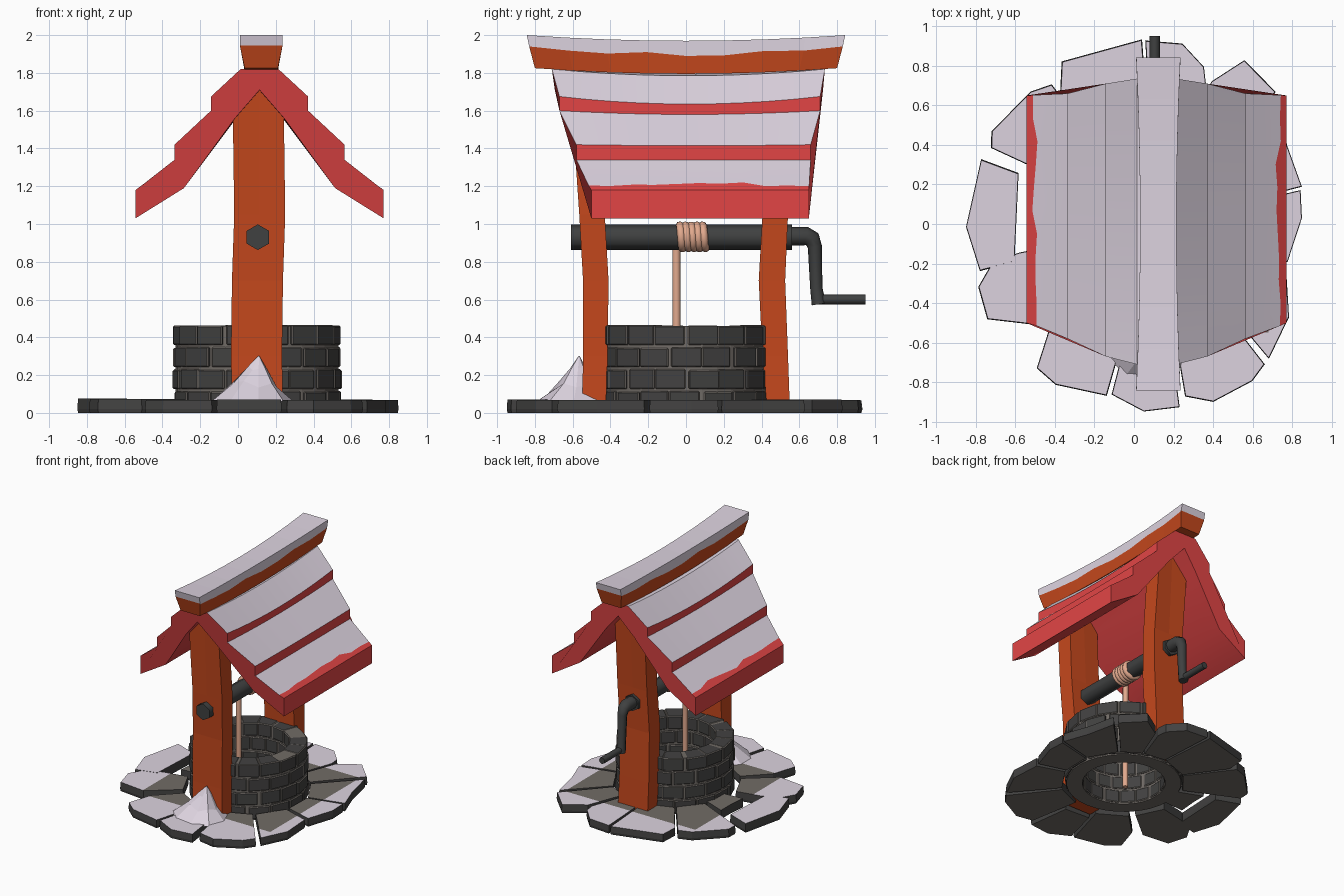
import bpy, bmesh, math, random
from math import sin, cos, radians, pi, tau

if "Cube" in bpy.data.objects:
    bpy.data.objects.remove(bpy.data.objects["Cube"])
random.seed(4)
CX = 0.11  # centre line of well, posts and roof


def material(name, *rgb):
    m = bpy.data.materials.new(name)
    m.diffuse_color = (*rgb, 1)
    m.use_nodes = True
    m.node_tree.nodes["Principled BSDF"].inputs["Base Color"].default_value = m.diffuse_color
    return m


SNOW = material("snow", 0.72, 0.65, 0.74)
RED = material("roof_red", 0.76, 0.06, 0.06)
WOOD = material("orange_wood", 0.56, 0.065, 0.012)
STONE = material("dark_stone", 0.055, 0.054, 0.053)
GREY = material("grey_mortar", 0.165, 0.148, 0.133)
METAL = material("dark_metal", 0.05, 0.052, 0.052)
ROPE = material("rope", 0.76, 0.40, 0.27)


def loft(bm, rings, mat=lambda i, j: 0, closed=False):
    """Skin a row of equal point rings, capping the ends unless closed."""
    vs = [[bm.verts.new(p) for p in r] for r in rings]
    n, m = len(vs), len(vs[0])
    for i in range(n if closed else n - 1):
        a, b = vs[i], vs[(i + 1) % n]
        for j in range(m):
            k = (j + 1) % m
            bm.faces.new((a[j], a[k], b[k], b[j])).material_index = mat(i, j)
    if not closed:
        bm.faces.new(vs[0])
        bm.faces.new(vs[-1])


def smooth(ob, angle):
    bpy.ops.object.select_all(action='DESELECT')
    ob.select_set(True)
    bpy.context.view_layer.objects.active = ob
    bpy.ops.object.shade_smooth_by_angle(angle=radians(angle))


def finish(name, bm, *mats, angle=0):
    bmesh.ops.recalc_face_normals(bm, faces=bm.faces[:])
    me = bpy.data.meshes.new(name)
    bm.to_mesh(me)
    bm.free()
    for m in mats:
        me.materials.append(m)
    ob = bpy.data.objects.new(name, me)
    bpy.context.collection.objects.link(ob)
    if angle:
        smooth(ob, angle)


def tube(name, pts, r, mat, scale=None):
    cu = bpy.data.curves.new(name, 'CURVE')
    cu.dimensions = '3D'
    cu.bevel_depth, cu.bevel_resolution, cu.use_fill_caps = r, 2, True
    sp = cu.splines.new('POLY')
    sp.points.add(len(pts) - 1)
    for i, (q, p) in enumerate(zip(sp.points, pts)):
        q.co = (*p, 1)
        q.radius = scale[i] if scale else 1
    cu.materials.append(mat)
    ob = bpy.data.objects.new(name, cu)
    bpy.context.collection.objects.link(ob)
    bpy.ops.object.select_all(action='DESELECT')
    ob.select_set(True)
    bpy.context.view_layer.objects.active = ob
    bpy.ops.object.convert(target='MESH')
    smooth(bpy.context.object, 60)


# paving stones: inner radius, then (angle, radius) corners of the outer edge
STONES = [
    (.46, (-14, .80), (2, .85), (11.5, .86)),
    (.46, (12.5, .87), (27, .87), (41, .96)),
    (.46, (43, .98), (56, 1.0), (61.5, .82)),
    (.46, (63, .80), (66, .87), (75, .945), (86.5, .93)),
    (.46, (87.5, .935), (114, .90), (119, .77)),
    (.46, (120.5, .82), (128, .85), (147, .86), (152, .82)),
    (.74, (157, .84), (181, .85), (197, .815)),
    (.40, (154, .54), (166, .50), (184, .50)),
    (.50, (194, .60), (195, .74), (202, .85), (213, .885), (225, .72)),
    (.50, (231, .68), (236, .88), (244, .905), (261, .88)),
    (.58, (262.5, .87), (273, .95), (284, .955)),
    (.46, (286.5, .91), (294, .985), (307, .995), (313, .97)),
    (.46, (315, .965), (329, .915), (344, .80)),
]
bm = bmesh.new()
for inner, *edge in STONES:
    out = [(r * cos(radians(a)), r * sin(radians(a))) for a, r in edge]
    ins = []
    for x, y in (out[-1], out[0]):
        d = inner / math.hypot(x - CX, y)
        ins.append((CX + (x - CX) * d, y * d))
    poly = out + ins
    mx, my = (sum(p[k] for p in poly) / len(poly) for k in (0, 1))
    h = random.uniform(.066, .076)
    loft(bm, [[(mx + (x - mx) * s, my + (y - my) * s, z) for x, y in poly]
              for s, z in ((.98, 0), (1, .02), (.98, h))])
# snow lies outside the strip sheltered by the roof, bare grey elsewhere
SHELTER = (-.52, .68, -.55, .62)
for i, v in enumerate(SHELTER):
    co, no = ((v, 0, 0), (1, 0, 0)) if i < 2 else ((0, v, 0), (0, 1, 0))
    bmesh.ops.bisect_plane(bm, geom=bm.verts[:] + bm.edges[:] + bm.faces[:],
                           plane_co=co, plane_no=no)
bmesh.ops.recalc_face_normals(bm, faces=bm.faces[:])
for f in bm.faces:
    c = f.calc_center_median()
    if abs(f.normal.z) > .8:
        under = SHELTER[0] < c.x < SHELTER[1] and SHELTER[2] < c.y < SHELTER[3]
        f.material_index = 2 if under or c.z < .06 else 1
finish("paving_stones", bm, STONE, SNOW, GREY)


# well wall: mortar core and four courses of bevelled bricks
def wall_section(a, r0, r1, z0, z1):
    return [(CX - .01 + r * cos(a), r * sin(a), z)
            for r, z in ((r0, z0), (r1, z0), (r1, z1), (r0, z1))]


bm = bmesh.new()
loft(bm, [wall_section(tau * i / 32, .312, .431, 0, .460) for i in range(32)], closed=True)
finish("well_mortar", bm, GREY)
bm = bmesh.new()
N, H = 16, .1165
for row in range(4):
    for k in range(N):
        a = tau * (k + .5 * (row % 2) + random.uniform(-.06, .06)) / N
        w = tau / N * random.uniform(.455, .475)
        r1 = .446 + random.uniform(-.004, .006)
        z0 = row * H + .010
        z1 = z0 + H - .012 + random.uniform(-.005, .003)
        loft(bm, [wall_section(a + s * w, .306, r1, z0, z1) for s in (-1, 1)])
edge_faces = bmesh.ops.bevel(bm, geom=bm.edges[:], offset=.006, segments=1, affect='EDGES')["faces"]
for f in edge_faces:  # worn light edges
    f.material_index = 1
finish("well_bricks", bm, STONE, GREY)

# roof: (half width, height, sag) down the stepped top and back up the underside
PROFILE = [(0, 1.83, .035), (.10, 1.82, .035), (.257, 1.675, .04), (.257, 1.60, .02),
           (.45, 1.42, .005), (.45, 1.34, 0), (.62, 1.207, 0), (.657, 1.18, 0),
           (.657, 1.03, 0), (.40, 1.19, 0), (.13, 1.56, .01), (0, 1.71, .01)]
ENDS = [(0, -.72, .74), (.1, -.71, .735), (.257, -.67, .71), (.45, -.58, .66), (.66, -.5, .65)]


def end_y(dx, side):
    for p, q in zip(ENDS, ENDS[1:]):
        if dx <= q[0] + 1e-6:
            return p[side] + (q[side] - p[side]) * (dx - p[0]) / (q[0] - p[0])


bm = bmesh.new()
rings = []
T = 10
for t in range(T + 1):
    u = t / T
    wave = [random.uniform(-.018, .01), random.uniform(-.018, .01)]
    ring = []
    for s in (1, -1):
        pts = PROFILE if s > 0 else PROFILE[-2:0:-1]
        for dx, z, sag in pts:
            # the underside is cut back level with the top edge beside it
            e = dx + .16 if z in (1.19, 1.56, 1.71) else dx
            y = end_y(e, 1) * (1 - u) + end_y(e, 2) * u
            if dx == .62:  # ragged snow line
                dx, z = dx + wave[s > 0], z - wave[s > 0] * .75
            ring.append((CX + .004 + s * dx, y, z - sag * 4 * u * (1 - u)))
    rings.append(ring)
n = len(rings[0])
snowy = {0, 1, 3, 5}
loft(bm, rings, lambda i, j: 1 if min(j, n - 1 - j) in snowy else 0)
finish("roof", bm, RED, SNOW, angle=30)

# ridge beam with a snow cap, sagging in the middle
bm = bmesh.new()
rings = []
for t in range(9):
    u = t / 4 - 1
    sag, pinch = .03 * (1 - u * u), .02 * (1 - u * u)
    w = .012 * cos(t * 2.1) * (1 - u * u)
    half = [(.088, 1.825, .80), (.112 - pinch, 1.94 + w - .014 * (1 - u * u), .83),
            (.112 - pinch, 2.0, .843)]
    rings.append([(CX + .013 + s * x, u * L, z - sag)
                  for s, seq in ((1, half), (-1, half[::-1])) for x, z, L in seq])
loft(bm, rings, lambda i, j: 1 if j in (1, 2, 3) else 0)
# split the flat ends into wood and snow
bmesh.ops.bisect_plane(bm, geom=bm.verts[:] + bm.edges[:] + [f for f in bm.faces if len(f.verts) == 6],
                       plane_co=(0, 0, 1.945), plane_no=(0, 0, 1))
bm.normal_update()
for f in bm.faces:
    if abs(f.normal.y) > .7:
        f.material_index = int(f.calc_center_median().z > 1.945)
finish("ridge_beam", bm, WOOD, SNOW)


# two slightly crooked posts: (height, x shift, near y, far y)
def post(name, stations):
    bm = bmesh.new()
    rings = []
    for z, dx, y0, y1 in stations:
        x0, x1 = CX - .142 + dx, CX + .128 + dx
        rings.append([(x0, y0, z), (CX, y0, z), (x1, y0, z), (x1, y1, z), (CX, y1, z), (x0, y1, z)])
    z, dx, y0, y1 = stations[-1]
    rings[-1][1] = (CX, y0, z + .17)  # gabled top under the roof
    rings[-1][4] = (CX, y1, z + .17)
    loft(bm, rings)
    finish(name, bm, WOOD)


post("front_post", [(.02, 0, -.55, -.425), (.3, -.005, -.545, -.415), (.7, 0, -.545, -.41),
                    (1.05, .012, -.565, -.43), (1.56, .005, -.60, -.46)])
post("back_post", [(.02, 0, .43, .55), (.3, -.005, .405, .54), (.7, 0, .385, .525),
                   (1.05, .012, .405, .54), (1.56, .005, .44, .58)])

# windlass axle and crank
bm = bmesh.new()
loft(bm, [[(CX - .005 + .068 * sin(tau * k / 6), y, .93 + .068 * cos(tau * k / 6)) for k in range(6)]
          for y in (-.61, .56)])
finish("axle", bm, METAL, angle=61)
cx = CX - .005
tube("crank_arm", [(cx, .55, .935), (cx, .635, .935), (cx, .668, .92), (cx, .682, .88),
                   (cx, .690, .66), (cx, .703, .575)], .05, METAL, [1, 1, .9, .75, .65, .75])
tube("crank_handle", [(cx, .69, .6), (cx, .95, .6)], .026, METAL)

# rope: hanging length running into the coil on the axle
path = [(cx - .062, -.05, .01), (cx - .062, -.05, .6), (cx - .065, -.05, .9)]
turns = 5
for i in range(turns * 14 + 1):
    a = pi - tau * i / 14
    path.append((cx + .062 * cos(a), -.04 + .15 * i / (turns * 14), .932 + .062 * sin(a)))
tube("rope", path, .0215, ROPE)

# snow drift against the front post
bm = bmesh.new()
rings = []
for s, z in ((1, .06), (.52, .15), (.22, .23), (.02, .30)):
    rings.append([(CX - .04 * s + (.225 * s) * cos(tau * k / 9), -.565 - .03 * s + .2 * s * sin(tau * k / 9),
                   z + (random.uniform(-.02, .02) if .1 < s < 1 else 0)) for k in range(9)])
loft(bm, rings)
finish("snow_drift", bm, SNOW)
